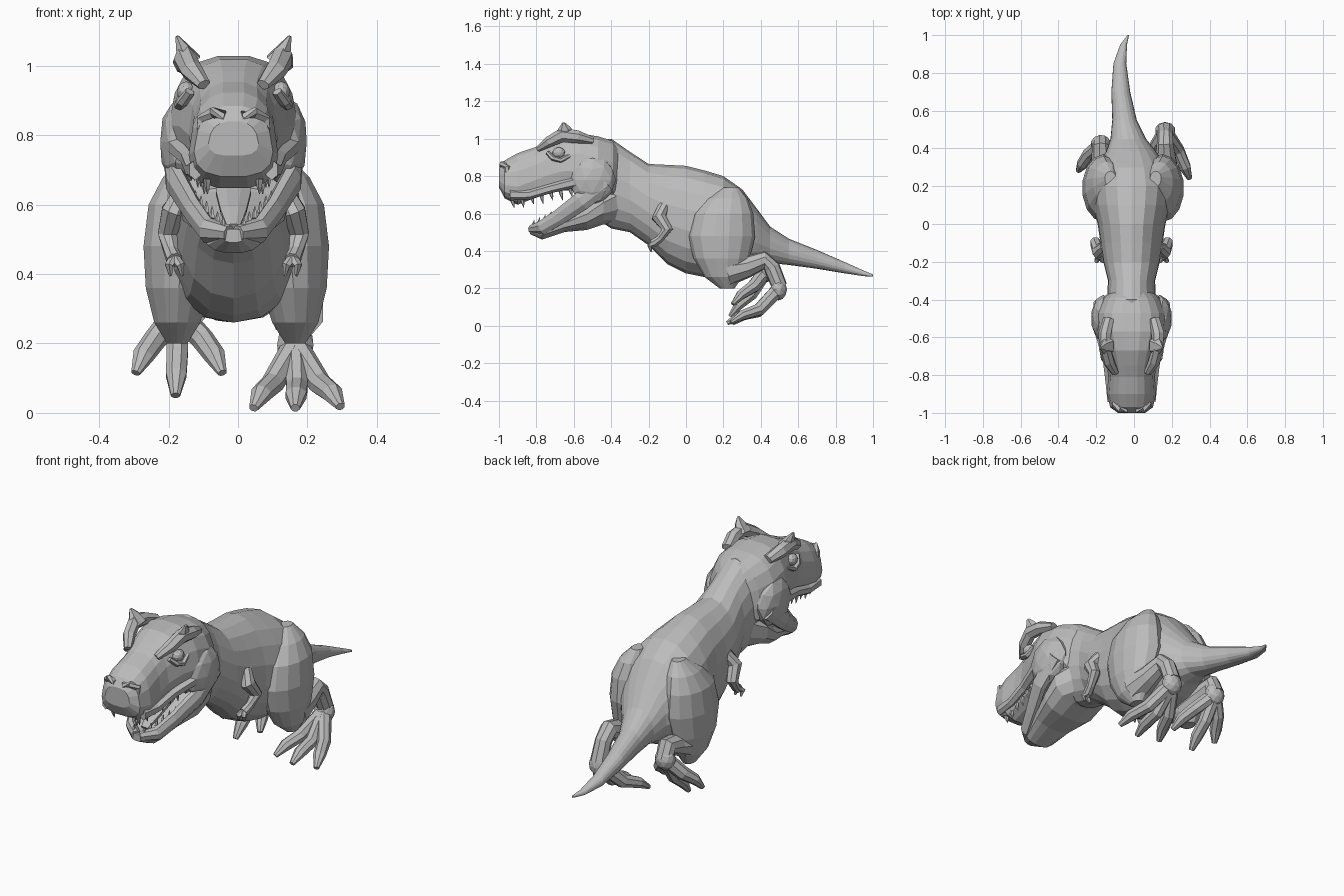
import bpy
import bmesh
import math
from mathutils import Vector

start_cube = bpy.data.objects.get("Cube")
if start_cube:
    bpy.data.objects.remove(start_cube, do_unlink=True)

# One plain clay colour for the whole animal
CLAY = (0.5, 0.5, 0.5, 1)
clay = bpy.data.materials.new("clay_grey")
clay.use_nodes = True
clay.diffuse_color = CLAY
shader = clay.node_tree.nodes["Principled BSDF"]
shader.inputs["Base Color"].default_value = CLAY
shader.inputs["Roughness"].default_value = 0.8

MIDDLE = -0.013  # the head and trunk sit slightly off centre
SIDES = (("left", 1), ("right", -1))


def finish(name, bm):
    """Turn a bmesh into a flat-shaded object with the shared material."""
    bmesh.ops.recalc_face_normals(bm, faces=bm.faces)
    mesh = bpy.data.meshes.new(name)
    bm.to_mesh(mesh)
    bm.free()
    mesh.materials.append(clay)
    obj = bpy.data.objects.new(name, mesh)
    bpy.context.collection.objects.link(obj)
    return obj


def loft(name, sections, sides=10, axis=None, power=2.0, taper=0.0, flip=1, shift=0.0):
    """Skin rings (x, y, z, side radius, other radius) along a path."""
    bm = bmesh.new()
    centres = [Vector((flip * s[0] + shift, s[1], s[2])) for s in sections]
    rings = []
    for i, section in enumerate(sections):
        before = centres[max(i - 1, 0)]
        after = centres[min(i + 1, len(centres) - 1)]
        along = Vector(axis) if axis else (after - before).normalized()
        across = Vector((1, 0, 0))
        across = (across - along * across.dot(along)).normalized()
        up = across.cross(along)
        ring = []
        for k in range(sides):
            angle = math.tau * (k + 0.5) / sides
            c, s = math.cos(angle), math.sin(angle)
            u = math.copysign(abs(c) ** (2 / power), c)
            v = math.copysign(abs(s) ** (2 / power), s)
            u *= 1 - taper * v
            offset = across * u * section[3] + up * v * section[4]
            ring.append(bm.verts.new(centres[i] + offset))
        rings.append(ring)
    for a, b in zip(rings, rings[1:]):
        for k in range(sides):
            n = (k + 1) % sides
            bm.faces.new((a[k], a[n], b[n], b[k]))
    bm.faces.new(rings[0])
    bm.faces.new(rings[-1])
    return finish(name, bm)


def hull(name, rows, **options):
    """Loft along y from rows of (y, bottom, top, half width, x centre)."""
    sections = [(x, y, (low + high) / 2, wide, (high - low) / 2)
                for y, low, high, wide, x in rows]
    return loft(name, sections, axis=(0, 1, 0), **options)


def centred(rows):
    return [row + (MIDDLE,) for row in rows]


def ball(name, centre, radii, detail=2):
    bm = bmesh.new()
    bmesh.ops.create_icosphere(bm, subdivisions=detail, radius=1)
    for v in bm.verts:
        v.co = Vector(centre) + Vector(v.co[i] * radii[i] for i in range(3))
    return finish(name, bm)


def tooth(name, root, length, width):
    """A slim spike; a negative length points down."""
    x, y, z = root
    loft(name, [(x, y, z, width, width),
                (x, y + width / 2, z + length / 2, width * 0.7, width * 0.7),
                (x, y + width, z + length, width / 9, width / 9)], sides=5)


# Neck, trunk and tail in one skin
trunk = centred([
    (-.52, .60, .98, .10), (-.4, .52, 1.0, .13), (-.3, .50, .93, .125),
    (-.2, .43, .865, .15), (-.1, .33, .86, .165), (0, .28, .855, .18),
    (.1, .26, .83, .205), (.2, .26, .80, .22), (.3, .28, .73, .19)])
tail = [
    (.38, .32, .625, .135, -.015), (.45, .335, .53, .095, -.03),
    (.55, .325, .465, .065, -.05), (.7, .305, .405, .05, -.07),
    (.85, .28, .34, .034, -.075), (.95, .265, .295, .018, -.055),
    (1.0, .262, .274, .004, -.03)]
hull("body_and_tail", trunk + tail, sides=18, power=2.15, taper=0.06)

# Skull with the upper jaw
hull("skull", centred([
    (-1.0, .74, .84, .07), (-.97, .68, .885, .11), (-.9, .645, .925, .125),
    (-.81, .68, .955, .12), (-.75, .70, .985, .125), (-.67, .72, 1.02, .15),
    (-.57, .72, 1.03, .18), (-.47, .68, 1.015, .185), (-.39, .66, .99, .15),
    (-.34, .7, .93, .08)]), sides=16, power=2.7, taper=0.16)

# Lower jaw floor and tongue
hull("lower_jaw", centred([
    (-.835, .49, .53, .035), (-.77, .46, .53, .08), (-.65, .50, .575, .115),
    (-.53, .51, .64, .155), (-.44, .54, .72, .165), (-.36, .54, .78, .12)]),
    sides=12, power=2.4, taper=-0.1)
loft("tongue", [(MIDDLE, -.77, .535, .02, .012), (MIDDLE, -.7, .58, .04, .018),
                (MIDDLE, -.6, .635, .055, .02), (MIDDLE, -.5, .70, .05, .02)], sides=8)

for side, s in SIDES:
    def at(x, y, z):
        return (s * x + MIDDLE, y, z)

    head = dict(flip=s, shift=MIDDLE)

    # Cheek and jaw edge
    ball(side + "_cheek", at(.15, -.5, .78), (.064, .125, .13))
    loft(side + "_jaw_edge", [
        (.17, -.43, .77, .035, .06), (.165, -.56, .665, .032, .055),
        (.115, -.68, .58, .028, .045), (.075, -.77, .525, .028, .04),
        (.012, -.825, .515, .025, .025)], sides=8, **head)

    # Brow crest rising to a horn, with eye and lower lid
    loft(side + "_brow", [
        (.085, -.79, .945, .02, .015), (.12, -.73, .985, .032, .03),
        (.14, -.66, 1.02, .032, .04), (.14, -.58, 1.01, .035, .035),
        (.12, -.5, .99, .03, .02)], sides=7, **head)
    loft(side + "_horn", [
        (.125, -.645, 1.01, .038, .055), (.15, -.65, 1.055, .02, .035),
        (.163, -.655, 1.085, .005, .008)], sides=6, **head)
    ball(side + "_eye", at(.137, -.68, .925), (.026, .035, .03))
    loft(side + "_lower_lid", [
        (.125, -.74, .925, .015, .012), (.148, -.71, .895, .017, .014),
        (.155, -.67, .885, .017, .014), (.15, -.62, .91, .012, .012)], sides=6, **head)

    # Nostril rim and lip fold
    loft(side + "_nostril_rim", [
        (.025, -.985, .855, .015, .015), (.06, -.98, .865, .02, .016),
        (.09, -.955, .845, .018, .018), (.095, -.955, .80, .012, .012)],
        sides=6, **head)
    loft(side + "_upper_lip", [
        (.11, -.94, .70, .02, .03), (.12, -.84, .70, .02, .025),
        (.13, -.72, .735, .025, .025), (.165, -.58, .77, .03, .03)], sides=6, **head)

    # Teeth follow both jaws
    for i in range(7):
        t = i / 6
        tooth(f"{side}_upper_tooth_{i + 1}",
              at(.075 + .055 * t, -.93 + .31 * t, .675 + .06 * t),
              -.055 if i % 2 else -.045, .012)
        tooth(f"{side}_lower_tooth_{i + 1}",
              at(.03 + .095 * t, -.82 + .18 * t, .53 + .09 * t), .035, .009)

    # Small arm with the elbow turned back
    loft(side + "_arm", [
        (.14, -.12, .64, .03, .03), (.175, -.145, .58, .035, .04),
        (.19, -.10, .515, .03, .032), (.18, -.14, .465, .022, .022),
        (.17, -.175, .44, .024, .024)], sides=8, **head)
    for finger, spread in (("inner", -.018), ("outer", .016)):
        loft(f"{side}_{finger}_finger", [
            (.17, -.17, .445, .016, .016), (.17 + spread, -.195, .425, .013, .013),
            (.165 + spread, -.185, .395, .005, .005)], sides=6, **head)

    # Thigh bulging out of the trunk
    loft(side + "_thigh", [
        (.17, .22, .20, .03, .04), (.17, .20, .26, .068, .10),
        (.165, .19, .36, .098, .15), (.155, .19, .48, .115, .18),
        (.155, .2, .6, .10, .16), (.14, .22, .68, .072, .11),
        (.12, .24, .74, .03, .04)], sides=14, axis=(0, 0, 1), flip=s, shift=-.005)


def foot(side, s, base, toes):
    """Three toes fan out from the base; each row is bend then tip."""
    ball(side + "_foot", (s * base[0], base[1], base[2]), (.055, .045, .06))
    for label, bend, tip in toes:
        knuckle = Vector(bend).lerp(Vector(tip), 0.6) + Vector((0, 0, .012))
        loft(f"{side}_{label}_toe", [
            (*base, .036, .04), (*bend, .033, .036),
            (*knuckle, .032, .028), (*tip, .014, .012)], sides=8, flip=s)


# Planted leg and foot
loft("left_shin", [
    (.17, .22, .29, .08, .08), (.17, .33, .315, .058, .058),
    (.165, .42, .35, .045, .05), (.165, .46, .31, .042, .045),
    (.165, .50, .21, .045, .042)], sides=9)
foot("left", 1, (.165, .495, .195), (
    ("inner", (.10, .39, .085), (.045, .25, .014)),
    ("middle", (.17, .38, .075), (.165, .22, .014)),
    ("outer", (.235, .39, .085), (.295, .24, .018))))

# Lifted leg with hanging toes
loft("right_shin", [
    (-.17, .22, .30, .08, .08), (-.17, .33, .33, .055, .055),
    (-.175, .41, .35, .048, .05), (-.175, .43, .29, .045, .045)], sides=9)
foot("right", -1, (.175, .425, .29), (
    ("inner", (.10, .36, .21), (.045, .25, .115)),
    ("middle", (.175, .35, .17), (.18, .235, .05)),
    ("outer", (.24, .37, .21), (.295, .28, .115))))
